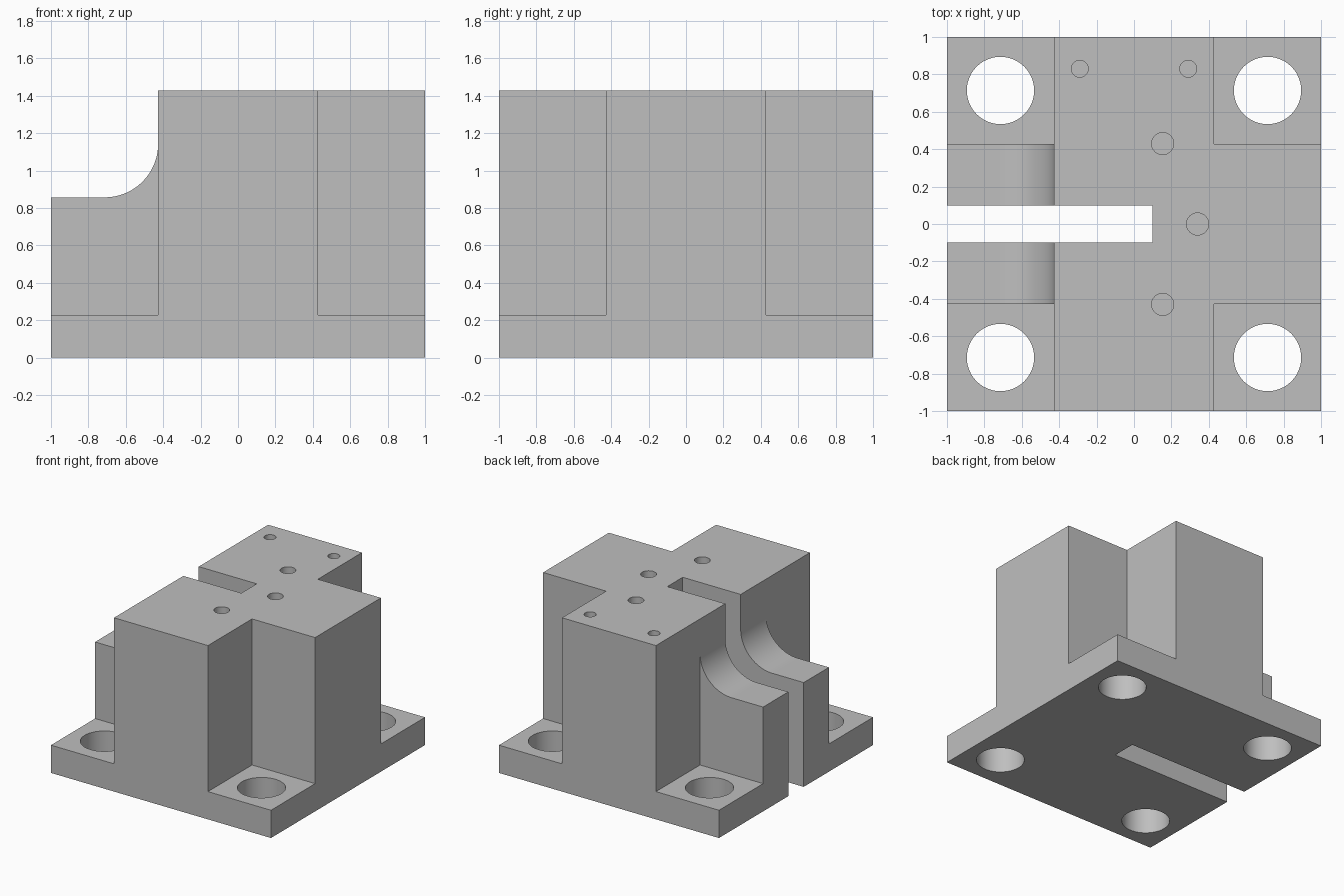
import bpy, bmesh, math

old = bpy.data.objects.get("Cube")
if old:
    bpy.data.objects.remove(old, do_unlink=True)

# Main dimensions
HEIGHT, FLANGE, SHELF = 1.428, 0.228, 0.857
ARM = 0.427       # half width of the cross arms
FILLET = 0.286    # radius between shelf and wall
BOLT = 0.714      # bolt hole offset

grey = bpy.data.materials.new("machined_grey")
grey.use_nodes = True
colour = (0.52, 0.52, 0.52, 1)
grey.diffuse_color = colour
grey.node_tree.nodes["Principled BSDF"].inputs["Base Color"].default_value = colour


def finish(name, bm):
    bmesh.ops.recalc_face_normals(bm, faces=bm.faces)
    mesh = bpy.data.meshes.new(name)
    bm.to_mesh(mesh)
    bm.free()
    mesh.materials.append(grey)
    obj = bpy.data.objects.new(name, mesh)
    bpy.context.collection.objects.link(obj)
    return obj


def add_box(bm, lo, hi):
    verts = bmesh.ops.create_cube(bm, size=1)["verts"]
    for v in verts:
        v.co = [(a + b) / 2 + c * (b - a) for a, b, c in zip(lo, hi, v.co)]


def add_hole(bm, x, y, radius, bottom, top):
    verts = bmesh.ops.create_cone(bm, cap_ends=True, segments=48, radius1=radius,
                                  radius2=radius, depth=top - bottom)["verts"]
    bmesh.ops.translate(bm, verts=verts, vec=(x, y, (top + bottom) / 2))


# Block: side profile with the rounded shelf, extruded front to back
profile = [(-1, 0), (1, 0), (1, HEIGHT), (-ARM, HEIGHT)]
steps = 24
for i in range(steps + 1):
    a = -math.pi / 2 * i / steps
    profile.append((-ARM - FILLET + FILLET * math.cos(a),
                    SHELF + FILLET + FILLET * math.sin(a)))
profile.append((-1, SHELF))
bm = bmesh.new()
face = bm.faces.new([bm.verts.new((x, -1, z)) for x, z in profile])
side = bmesh.ops.extrude_face_region(bm, geom=[face])["geom"]
bmesh.ops.translate(bm, vec=(0, 2, 0),
                    verts=[v for v in side if isinstance(v, bmesh.types.BMVert)])
block = finish("mounting_block", bm)

# Corner pockets and slot
pockets = bmesh.new()
for sx in (-1, 1):
    for sy in (-1, 1):
        xs, ys = sorted((sx * ARM, sx * 1.2)), sorted((sy * ARM, sy * 1.2))
        add_box(pockets, (xs[0], ys[0], FLANGE), (xs[1], ys[1], 2))
add_box(pockets, (-1.3, -0.1, -0.2), (0.1, 0.1, 2.2))

# Flange bolt holes and blind holes in the top
holes = bmesh.new()
for sx in (-1, 1):
    for sy in (-1, 1):
        add_hole(holes, sx * BOLT, sy * BOLT, 0.18, -0.1, 0.4)
    add_hole(holes, sx * 0.29, 0.83, 0.045, HEIGHT - 0.3, 1.6)
    add_hole(holes, 0.153, sx * 0.43, 0.059, HEIGHT - 0.4, 1.6)
add_hole(holes, 0.34, 0, 0.059, HEIGHT - 0.4, 1.6)

for name, cutter_bm in (("pocket_cutter", pockets), ("hole_cutter", holes)):
    cutter = finish(name, cutter_bm)
    cutter.hide_render = True
    cutter.hide_viewport = True
    cut = block.modifiers.new(name, "BOOLEAN")
    cut.operation, cut.solver, cut.object = "DIFFERENCE", "EXACT", cutter

# Bake the cuts, then smooth only the curved surfaces
bpy.context.view_layer.update()
graph = bpy.context.evaluated_depsgraph_get()
block.data = bpy.data.meshes.new_from_object(block.evaluated_get(graph))
block.modifiers.clear()
for name in ("pocket_cutter", "hole_cutter"):
    bpy.data.objects.remove(bpy.data.objects[name], do_unlink=True)
bpy.ops.object.select_all(action="DESELECT")
block.select_set(True)
bpy.context.view_layer.objects.active = block
bpy.ops.object.shade_smooth_by_angle(angle=math.radians(30))
